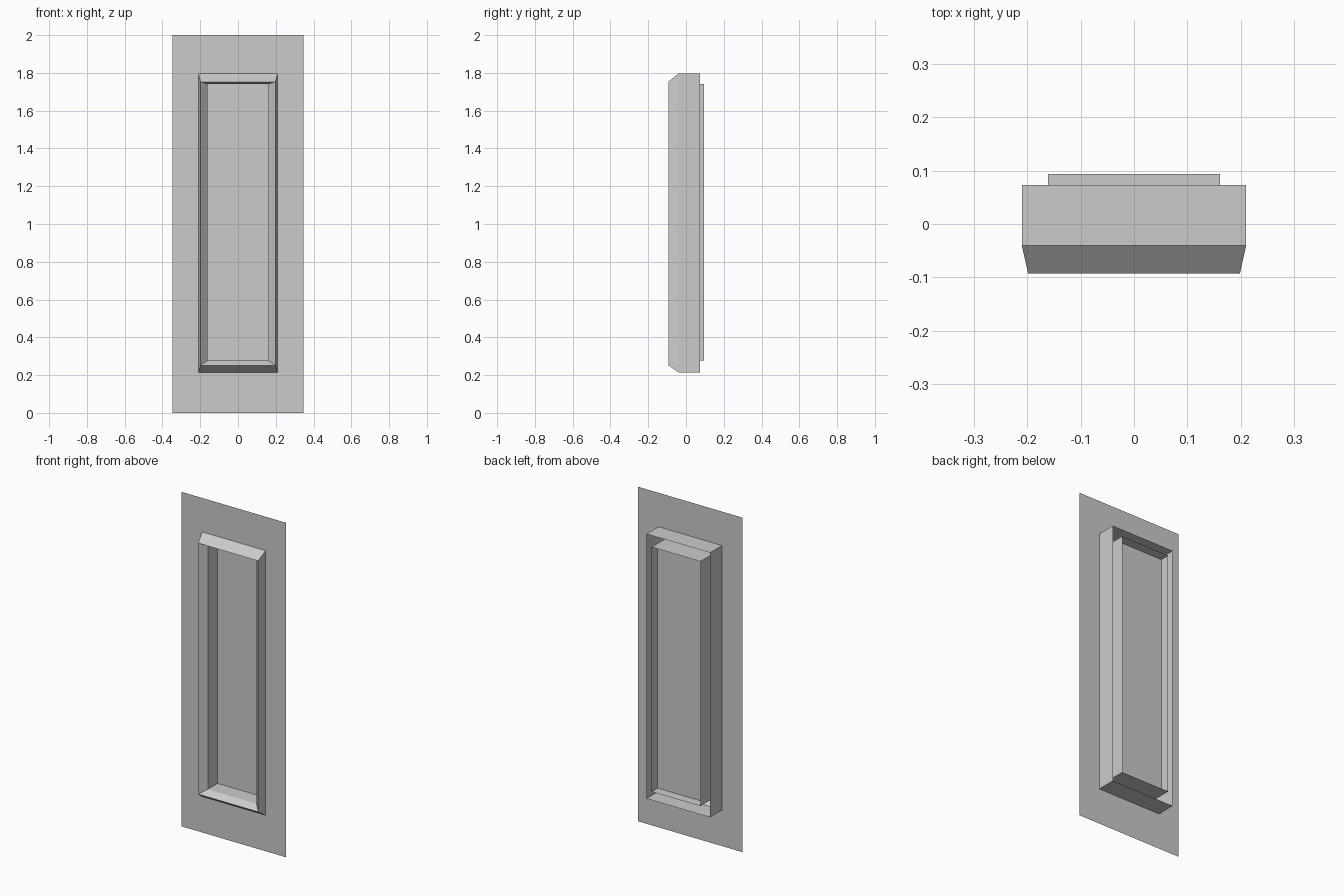
import bpy, bmesh

if "Cube" in bpy.data.objects:
    bpy.data.objects.remove(bpy.data.objects["Cube"])

PANEL_Y = -0.04
PANE_Y = 0.037

# A ring is (half width, bottom z, top z, y): a rectangle facing the front
OUTER = (0.21, 0.215, 1.797)
RIDGE = (0.198, 0.252, 1.753)
INNER = (0.161, 0.277, 1.74)


def at(size, y):
    return (*size, y)


def build(name, rings, cap=False):
    """Sheet lofted through rectangular rings, optionally closed at the last."""
    bm = bmesh.new()
    loops = []
    for w, z0, z1, y in rings:
        loops.append([bm.verts.new(p) for p in
                      ((-w, y, z0), (w, y, z0), (w, y, z1), (-w, y, z1))])
    for a, b in zip(loops, loops[1:]):
        for i in range(4):
            j = (i + 1) % 4
            bm.faces.new((a[i], a[j], b[j], b[i]))
    if cap:
        bm.faces.new(loops[-1])
    mesh = bpy.data.meshes.new(name)
    bm.to_mesh(mesh)
    bm.free()
    obj = bpy.data.objects.new(name, mesh)
    bpy.context.collection.objects.link(obj)
    return obj


# Flat wall with the window opening
build("wall_panel", [at((0.347, 0.0, 2.0), PANEL_Y), at(OUTER, PANEL_Y)])

# Casing: rear sleeve, bevelled front rim, then the reveal down to the pane
build("window_casing", [at(OUTER, 0.073), at(OUTER, PANEL_Y), at(RIDGE, -0.093),
                        at(INNER, -0.055), at(INNER, PANE_Y)])

# Rear sleeve behind the glass, closed by the pane
build("pane_and_rear_sleeve", [at(INNER, 0.094), at(INNER, PANE_Y)], cap=True)
